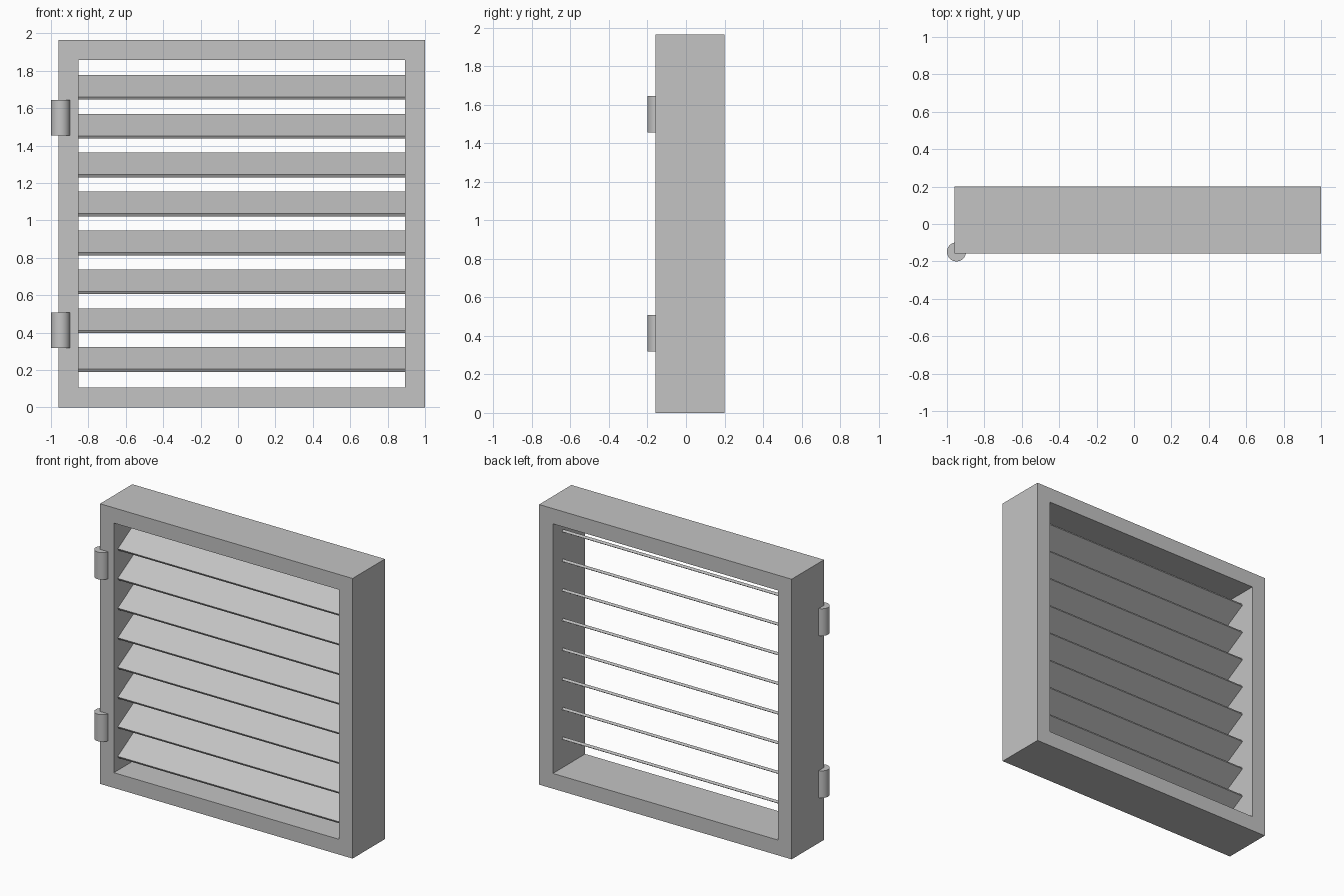
import bpy, bmesh, math
from mathutils import Matrix, Vector

if "Cube" in bpy.data.objects:
    bpy.data.objects.remove(bpy.data.objects["Cube"])

grey = bpy.data.materials.new("plain_grey")
grey.diffuse_color = (0.55, 0.55, 0.55, 1)
grey.use_nodes = True
grey.node_tree.nodes["Principled BSDF"].inputs["Base Color"].default_value = grey.diffuse_color

X0, X1, Z1 = -0.96, 1.0, 1.965      # outer frame extents
Y0, Y1 = -0.158, 0.2                # frame depth
RIM = 0.107                         # frame border width


def make_object(name, bm):
    bmesh.ops.recalc_face_normals(bm, faces=bm.faces)
    mesh = bpy.data.meshes.new(name)
    bm.to_mesh(mesh)
    bm.free()
    mesh.materials.append(grey)
    obj = bpy.data.objects.new(name, mesh)
    bpy.context.collection.objects.link(obj)
    return obj


# Square frame: a mitred ring extruded through its depth
bm = bmesh.new()


def rectangle(inset):
    a, b, c, d = X0 + inset, X1 - inset, inset, Z1 - inset
    return [bm.verts.new((x, Y0, z)) for x, z in ((a, c), (b, c), (b, d), (a, d))]


outer, inner = rectangle(0), rectangle(RIM)
ring = [bm.faces.new((outer[i], outer[(i + 1) % 4], inner[(i + 1) % 4], inner[i]))
        for i in range(4)]
extruded = bmesh.ops.extrude_face_region(bm, geom=ring, use_keep_orig=True)
back = [g for g in extruded["geom"] if isinstance(g, bmesh.types.BMVert)]
bmesh.ops.translate(bm, verts=back, vec=(0, Y1 - Y0, 0))
make_object("frame", bm)

# Eight tilted slats, low at the front and high at the back
SLATS, PITCH, FIRST = 8, 0.208, 0.256
for i in range(SLATS):
    bm = bmesh.new()
    bmesh.ops.create_cube(bm, size=1, matrix=Matrix.Diagonal((X1 - X0 - 2 * RIM, 0.235, 0.0175, 1)))
    obj = make_object(f"slat_{i + 1}", bm)
    obj.location = Vector(((X0 + X1) / 2, -0.008, FIRST + i * PITCH))
    obj.rotation_euler.x = math.radians(30)

# Two hinge barrels on the front left corner
for name, z in (("lower_hinge", 0.413), ("upper_hinge", 1.55)):
    bpy.ops.mesh.primitive_cylinder_add(vertices=32, radius=0.051, depth=0.19,
                                        location=(-0.949, -0.149, z))
    hinge = bpy.context.object
    hinge.name = name
    hinge.data.materials.append(grey)
    bpy.ops.object.shade_smooth_by_angle()
